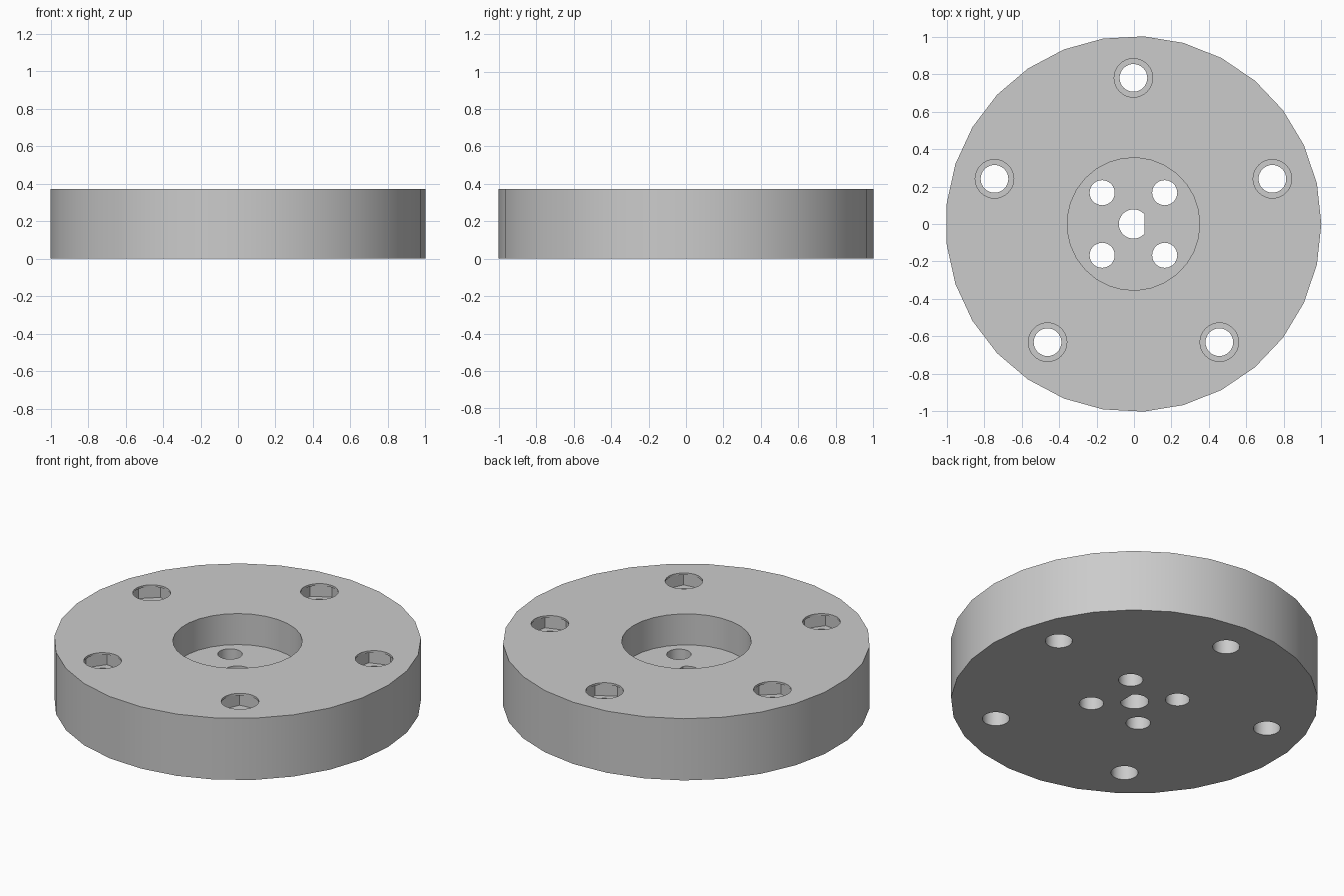
import bpy, bmesh, math

if "Cube" in bpy.data.objects:
    bpy.data.objects.remove(bpy.data.objects["Cube"])

CX, CY = -0.003, 0.0      # hub axis
R, H = 1.003, 0.372       # rim radius, thickness


def circle(r, n, x=0.0, y=0.0, turn=0.0):
    return [(x + r * math.cos(turn + math.tau * i / n),
             y + r * math.sin(turn + math.tau * i / n)) for i in range(n)]


def prism(name, points, z0, z1):
    """Extrude a closed outline from z0 to z1."""
    bm = bmesh.new()
    face = bm.faces.new([bm.verts.new((x + CX, y + CY, z0)) for x, y in points])
    top = bmesh.ops.extrude_face_region(bm, geom=[face])["geom"]
    for v in top:
        if isinstance(v, bmesh.types.BMVert):
            v.co.z = z1
    bmesh.ops.recalc_face_normals(bm, faces=bm.faces[:])
    mesh = bpy.data.meshes.new(name)
    bm.to_mesh(mesh)
    bm.free()
    ob = bpy.data.objects.new(name, mesh)
    bpy.context.collection.objects.link(ob)
    return ob


grey = bpy.data.materials.new("light grey")
grey.diffuse_color = (0.6, 0.6, 0.6, 1)
grey.use_nodes = True
grey.node_tree.nodes["Principled BSDF"].inputs["Base Color"].default_value = grey.diffuse_color

# Hub disc
hub = prism("hub_disc", circle(R, 29), 0, H)
hub.data.materials.append(grey)
cutters = []

# Central recess
cutters.append(prism("recess_cutter", circle(0.354, 29), 0.185, H + 0.1))

# D-shaped shaft hole
r, flat = 0.078, 0.058
a = math.acos(flat / r)
arc = [a + (math.tau - 2 * a) * i / 28 for i in range(29)]
cutters.append(prism("shaft_cutter",
                     [(r * math.cos(t), r * math.sin(t)) for t in arc], -0.1, 0.28))

# Four small holes around the shaft
for sx in (-1, 1):
    for sy in (-1, 1):
        cutters.append(prism("small_hole_cutter",
                             circle(0.067, 28, sx * 0.167, sy * 0.167), -0.1, 0.28))

# Five bolt holes: through bore, hexagonal pocket and round mouth
for i in range(5):
    t = math.radians(90 + 72 * i)
    x, y = 0.78 * math.cos(t), 0.78 * math.sin(t)
    cutters.append(prism("bolt_mouth_cutter", circle(0.103, 32, x, y), H - 0.05, H + 0.1))
    cutters.append(prism("bolt_pocket_cutter", circle(0.121, 6, x, y, t), H - 0.08, H - 0.012))
    cutters.append(prism("bolt_bore_cutter", circle(0.074, 32, x, y), -0.1, H - 0.04))

# Cut everything out of the disc
bpy.context.view_layer.objects.active = hub
hub.select_set(True)
for c in cutters:
    c.hide_render = True
    mod = hub.modifiers.new("cut", "BOOLEAN")
    mod.operation, mod.solver, mod.object = "DIFFERENCE", "EXACT", c
    bpy.ops.object.modifier_apply(modifier=mod.name)
    bpy.data.objects.remove(c)

bpy.ops.object.shade_smooth_by_angle(angle=math.radians(30))
